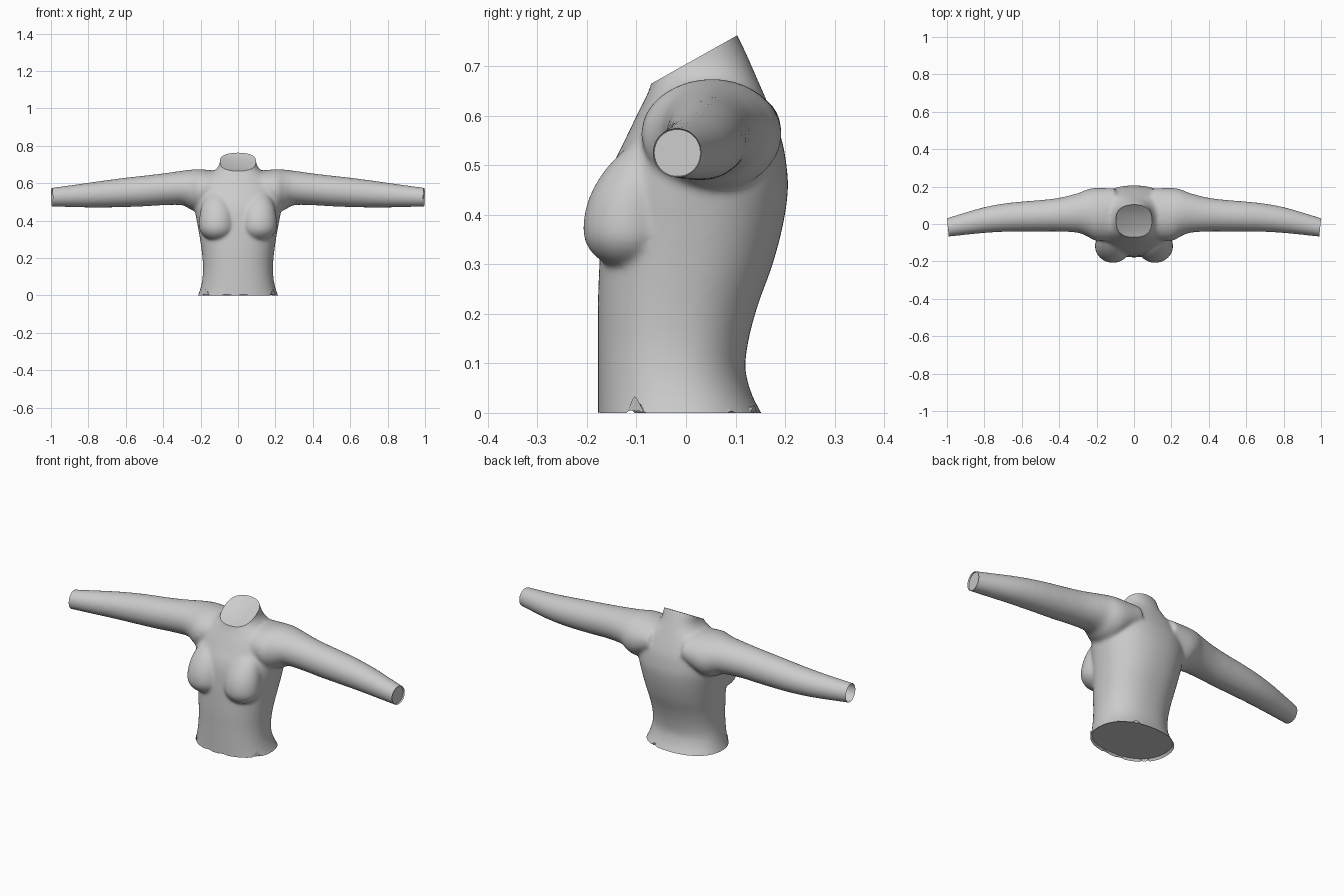
import bpy, bmesh, math
from mathutils import Vector

if "Cube" in bpy.data.objects:
    bpy.data.objects.remove(bpy.data.objects["Cube"])

mat = bpy.data.materials.new("light grey cloth")
mat.diffuse_color = (0.6, 0.6, 0.6, 1)
mat.use_nodes = True
mat.node_tree.nodes["Principled BSDF"].inputs["Base Color"].default_value = mat.diffuse_color


def smooth_rows(rows, steps=6):
    """Catmull-Rom refinement of a short table of section sizes."""
    out = []
    for i in range(len(rows) - 1):
        a, b, c, d = [rows[min(max(i + k, 0), len(rows) - 1)] for k in (-1, 0, 1, 2)]
        for s in range(steps):
            t = s / steps
            out.append([0.5 * (2*q + (r-p)*t + (2*p-5*q+4*r-w)*t*t + (3*q-p-3*r+w)*t**3)
                        for p, q, r, w in zip(a, b, c, d)])
    return out + [list(rows[-1])]


def loft(bm, rows, place, power, n=64):
    """Skin closed superellipse sections, each placed by a function."""
    rings = []
    for row in smooth_rows(rows):
        ring = []
        for k in range(n):
            a = 2 * math.pi * k / n
            u, v = [math.copysign(abs(f(a)) ** (2 / power), f(a)) for f in (math.cos, math.sin)]
            ring.append(bm.verts.new(place(row, u, v)))
        rings.append(ring)
    for r, s in zip(rings, rings[1:]):
        for k in range(n):
            bm.faces.new((r[k], r[(k+1) % n], s[(k+1) % n], s[k]))
    bm.faces.new(rings[0][::-1])
    bm.faces.new(rings[-1])


bm = bmesh.new()

# Torso and neck: height, half width, front y, back y
torso = [(-.03, .228, -.178, .168), (0, .214, -.178, .152), (.04, .2, -.178, .132),
         (.09, .19, -.178, .12), (.15, .187, -.178, .127), (.22, .192, -.178, .146),
         (.3, .203, -.175, .175), (.38, .217, -.17, .196), (.45, .23, -.162, .206),
         (.5, .235, -.148, .203), (.55, .23, -.124, .194), (.6, .205, -.1, .176),
         (.64, .165, -.08, .159), (.67, .122, -.069, .146), (.7, .1, -.066, .133),
         (.74, .095, -.064, .115), (.79, .095, -.062, .09)]
loft(bm, torso, lambda r, u, v: (r[1]*u, (r[2]+r[3])/2 + v*(r[3]-r[2])/2, r[0]), 2.25)

# Sleeves: distance out, front y, back y, bottom z, top z
sleeve = [(.1, -.08, .19, .5, .665), (.2, -.09, .193, .45, .674), (.25, -.066, .185, .458, .672),
          (.3, -.047, .165, .482, .666), (.4, -.04, .14, .482, .652), (.5, -.04, .128, .476, .64),
          (.6, -.04, .12, .472, .629), (.7, -.042, .109, .47, .616), (.8, -.048, .09, .47, .602),
          (.9, -.058, .062, .472, .588), (1.03, -.072, .022, .476, .571)]
for side in (-1, 1):
    loft(bm, sleeve, lambda r, u, v: (side*r[0], (r[1]+r[2])/2 + u*(r[2]-r[1])/2,
                                     (r[3]+r[4])/2 + v*(r[4]-r[3])/2), 2.0)
    # Bust: teardrop, drawn out and leaned back above its centre
    ball = bmesh.ops.create_uvsphere(bm, u_segments=48, v_segments=32, radius=1)["verts"]
    for p in ball:
        x, y, z = p.co
        t = z * (.2 if z > 0 else .078)
        lean = 1.8*t*t if t > 0 else 0
        p.co = (side*(.113 + .096*x), -.118 + .09*y + lean, .37 + t)
bmesh.ops.recalc_face_normals(bm, faces=bm.faces)

mesh = bpy.data.meshes.new("sweater")
bm.to_mesh(mesh)
bm.free()
sweater = bpy.data.objects.new("sweater", mesh)
bpy.context.collection.objects.link(sweater)
bpy.context.view_layer.objects.active = sweater
sweater.select_set(True)

# Fuse the parts into one cloth surface
fuse = sweater.modifiers.new("fuse", 'REMESH')
fuse.mode, fuse.voxel_size = 'VOXEL', .0075
soft = sweater.modifiers.new("soften", 'SMOOTH')
soft.factor, soft.iterations = .5, 14
for name in ("fuse", "soften"):
    bpy.ops.object.modifier_apply(modifier=name)

# Trim hem, cuffs and slanted neckline, then close each with a sunken cap
bm = bmesh.new()
bm.from_mesh(sweater.data)
trims = [((0, 0, 0), (0, 0, -1), .012), ((0, -.07, .665), (0, -.5, .89), .002),
         ((1, .03, .5), (1, -.1, 0), .008), ((-1, .03, .5), (-1, -.1, 0), .008)]
for point, normal, depth in trims:
    cut = bmesh.ops.bisect_plane(bm, geom=bm.verts[:] + bm.edges[:] + bm.faces[:], dist=1e-6,
                                 plane_co=point, plane_no=normal, clear_outer=True)
    rim = [e for e in cut["geom_cut"] if isinstance(e, bmesh.types.BMEdge) and e.is_boundary]
    caps = bmesh.ops.holes_fill(bm, edges=rim, sides=0)["faces"]
    n = Vector(normal).normalized()
    for cap in caps:
        if cap.normal.dot(n) < 0:
            cap.normal_flip()
        centre = cap.calc_center_median()
        inner = bmesh.ops.extrude_discrete_faces(bm, faces=[cap])["faces"][0]
        for p in inner.verts:
            p.co = centre + (p.co - centre)*.96 - n*depth
# Ragged nicks: pull short stretches of hem edge upward
nicks = [(.19, -.105), (-.17, -.12), (.19, .105), (.03, -.178), (-.06, -.175), (.1, .14)]
for p in bm.verts:
    if abs(p.co.z) < 1e-4:
        for i, (x, y) in enumerate(nicks):
            d = math.hypot(p.co.x - x, p.co.y - y)
            if d < .022:
                p.co.z += (.04 if i < 3 else .018) * (1 - d/.022)
bm.to_mesh(sweater.data)
bm.free()

sweater.data.materials.clear()
sweater.data.materials.append(mat)
bpy.ops.object.shade_smooth_by_angle(angle=math.radians(40))
